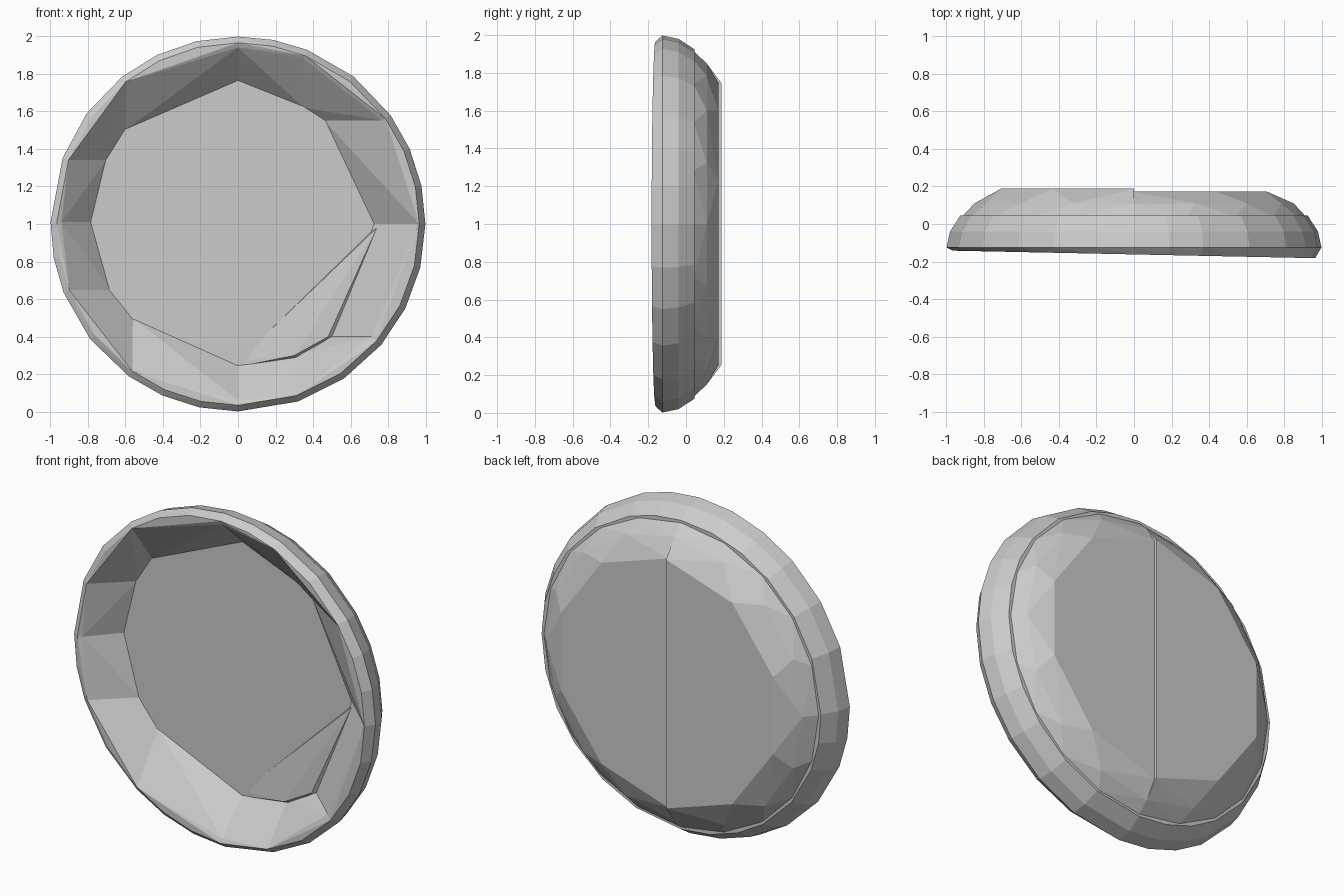
import bpy, bmesh, math
from math import sin, cos, pi

if "Cube" in bpy.data.objects:
    bpy.data.objects.remove(bpy.data.objects["Cube"])

CZ = 1.0  # height of the dish centre


def hull(name, pts):
    """Solid faceted piece: convex hull of points (x, y, z)."""
    bm = bmesh.new()
    for p in pts:
        bm.verts.new(p)
    res = bmesh.ops.convex_hull(bm, input=bm.verts)
    junk = {e for e in res["geom_interior"] + res["geom_unused"]
            if isinstance(e, bmesh.types.BMVert)}
    bmesh.ops.delete(bm, geom=list(junk), context='VERTS')
    bmesh.ops.dissolve_limit(bm, angle_limit=0.01, verts=bm.verts, edges=bm.edges)
    bmesh.ops.recalc_face_normals(bm, faces=bm.faces)
    me = bpy.data.meshes.new(name)
    bm.to_mesh(me)
    bm.free()
    ob = bpy.data.objects.new(name, me)
    bpy.context.collection.objects.link(ob)
    return ob


def polar(r, a, y):
    return (r * cos(a), y, CZ + r * sin(a))


def front_y(x):
    return -0.162 - 0.02 * x


# Seams between wall pieces: floor corner (x, z) and rim corner (x, z), counter-clockwise
seams = [
    ((0.72, 1.00), (0.96, 1.00)),
    ((0.46, 1.55), (0.77, 1.55)),
    ((0.35, 1.62), (0.35, 1.88)),
    ((0.00, 1.76), (0.00, 1.94)),
    ((-0.60, 1.50), (-0.60, 1.76)),
    ((-0.70, 1.34), (-0.90, 1.34)),
    ((-0.78, 1.01), (-0.94, 1.01)),
    ((-0.68, 0.65), (-0.89, 0.65)),
    ((-0.56, 0.50), (-0.56, 0.22)),
    ((0.00, 0.25), (0.00, 0.06)),
    ((0.30, 0.30), (0.31, 0.09)),
    ((0.48, 0.40), (0.71, 0.40)),
]

# Outer wall profile: radius, y
outer = [(0.998, -0.125), (0.98, -0.04), (0.925, 0.045)]

# Ring of wall pieces
for i, (f0, r0) in enumerate(seams):
    f1, r1 = seams[(i + 1) % len(seams)]
    a0 = math.atan2(r0[1] - CZ, r0[0]) % (2 * pi)
    a1 = math.atan2(r1[1] - CZ, r1[0]) % (2 * pi)
    if a1 <= a0:
        a1 += 2 * pi
    pts = []
    for (fx, fz), (rx, rz) in ((f0, r0), (f1, r1)):
        pts += [(fx, 0.045, fz), (rx, front_y(rx) + 0.012, rz)]
    n = max(1, round((a1 - a0) / 0.24))
    for k in range(n + 1):
        a = a0 + (a1 - a0) * k / n
        pts.append(polar(0.965, a, front_y(cos(a))))
        pts += [polar(r, a, y) for r, y in outer]
    hull(f"wall_piece_{i + 1}", pts)

# Base in two halves: radius, y offset from back, sides over the half turn
for name, start, back in (("base_left", pi / 2, 0.188), ("base_right", -pi / 2, 0.172)):
    pts = []
    for r, y, n in ((0.915, 0.04, 10), (0.85, 0.11, 8), (0.745, back, 5)):
        pts += [polar(r, start + pi * k / n, y) for k in range(n + 1)]
    hull(name, pts)

# Shallow sloped wedge on the lower right of the floor
hull("floor_wedge", [(0, 0.045, 0.27), (0.75, 0.045, 1.0), (0, 0.045, 0.24),
                     (0.30, 0.01, 0.30), (0.48, 0.01, 0.40), (0.74, 0.02, 0.98),
                     (0.35, 0.06, 0.28), (0.55, 0.06, 0.42)])
